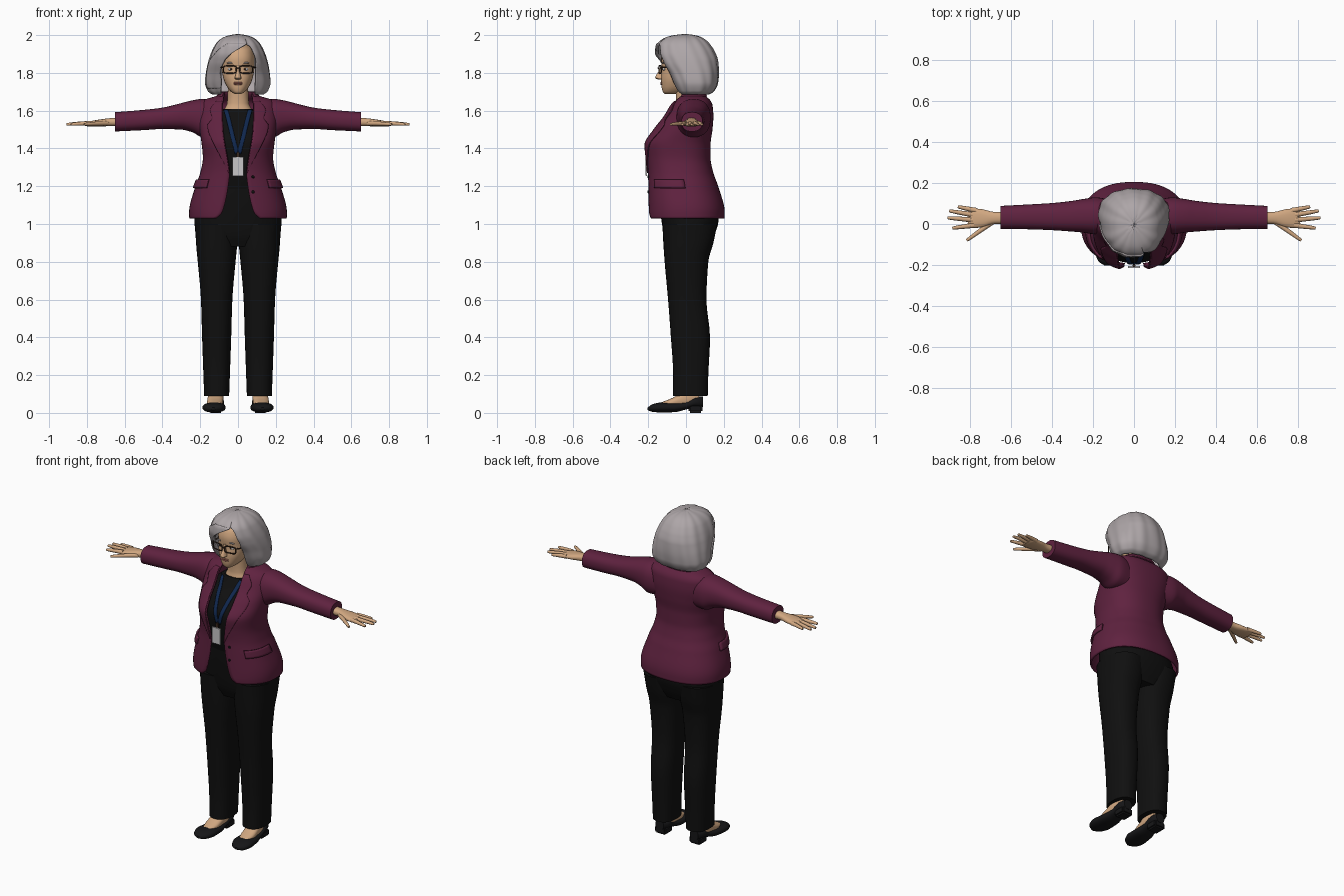
import bpy, bmesh
from math import sin, cos, asin, pi, radians, copysign
from mathutils import Vector

if "Cube" in bpy.data.objects:
    bpy.data.objects.remove(bpy.data.objects["Cube"])


def material(name, r, g, b):
    m = bpy.data.materials.new(name)
    m.use_nodes = True
    m.diffuse_color = (r, g, b, 1)
    bsdf = m.node_tree.nodes["Principled BSDF"]
    bsdf.inputs["Base Color"].default_value = (r, g, b, 1)
    bsdf.inputs["Roughness"].default_value = 0.8
    return m


SKIN = material("skin", 0.64, 0.39, 0.22)
HAIR = material("silver hair", 0.42, 0.38, 0.39)
PLUM = material("plum cloth", 0.115, 0.016, 0.05)
BLACK = material("black cloth", 0.005, 0.005, 0.005)
LEATHER = material("black leather", 0.008, 0.008, 0.009)
NAVY = material("navy ribbon", 0.005, 0.02, 0.075)
CARD = material("pale card", 0.58, 0.57, 0.58)
FRAME = material("brown frame", 0.04, 0.02, 0.012)
LIPS = material("lip", 0.42, 0.16, 0.12)
P = 0.85  # roundness of the cross-sections


def at(keys, t):
    """Smooth interpolation of key rows, first column is the position."""
    n = len(keys)
    i = max((j for j in range(n - 1) if keys[j][0] <= t), default=0)
    a, b = keys[i], keys[i + 1]
    h = b[0] - a[0]
    u = min(1, max(0, (t - a[0]) / h))

    def secant(j, k):
        return (keys[j + 1][k] - keys[j][k]) / (keys[j + 1][0] - keys[j][0])

    def slope(j, k):
        p, q = secant(max(j - 1, 0), k), secant(min(j, n - 2), k)
        return 2 * p * q / (p + q) if p * q > 0 else 0

    return [a[k] + (b[k] - a[k]) * u * u * (3 - 2 * u)
            + h * u * (1 - u) * ((1 - u) * slope(i, k) - u * slope(i + 1, k))
            for k in range(1, len(a))]


def surf(keys, t, a, off=0.0):
    """Point on the cross-section at t; angle 0 is the low (front) side."""
    r, lo, hi = at(keys, t)[:3]
    x = (r + off) * copysign(abs(sin(a)) ** P, sin(a))
    return x, (lo + hi) / 2 - ((hi - lo) / 2 + off) * copysign(abs(cos(a)) ** P, cos(a))


def angle(keys, t, x):
    return copysign(asin(min(1, abs(x) / at(keys, t)[0]) ** (1 / P)), x)


def finish(name, bm, mat, mirror=False, thick=0):
    bmesh.ops.remove_doubles(bm, verts=bm.verts, dist=0.0005)
    bmesh.ops.recalc_face_normals(bm, faces=bm.faces)
    me = bpy.data.meshes.new(name)
    bm.to_mesh(me)
    bm.free()
    me.materials.append(mat)
    for p in me.polygons:
        p.use_smooth = True
    me.set_sharp_from_angle(angle=radians(42))
    ob = bpy.data.objects.new(name, me)
    bpy.context.collection.objects.link(ob)
    if thick:
        s = ob.modifiers.new("thickness", 'SOLIDIFY')
        s.thickness, s.offset = thick, 0
    if mirror:
        ob.modifiers.new("mirror", 'MIRROR').use_mirror_merge = False
    return ob


def grid(name, rows, mat, closed=False, **opts):
    bm = bmesh.new()
    vs = [[bm.verts.new(p) for p in row] for row in rows]
    n = len(vs[0])
    for p, q in zip(vs, vs[1:]):
        for j in range(n if closed else n - 1):
            k = (j + 1) % n
            bm.faces.new((p[j], p[k], q[k], q[j]))
    if closed:
        bm.faces.new(vs[0])
        bm.faces.new(vs[-1])
    return finish(name, bm, mat, **opts)


def loft(name, keys, mat, axis='z', n=32, **opts):
    """Closed body; rows are position, half width, low, high, centre."""
    rows = []
    ts = [a[0] + (b[0] - a[0]) * j / 4 for a, b in zip(keys, keys[1:]) for j in range(4)]
    for t in ts + [keys[-1][0]]:
        c = at(keys, t)[3] if len(keys[0]) > 4 else 0
        ring = [surf(keys, t, 2 * pi * j / n) for j in range(n)]
        rows.append([{'z': (c + w, h, t), 'x': (t, c + w, h), 'y': (c + w, t, h)}[axis]
                     for w, h in ring])
    return grid(name, rows, mat, closed=True, **opts)


def wrap(name, keys, mat, z0, z1, a0, a1, off=0.0, wave=0.0, n=48, m=40, **opts):
    """Open sheet that follows a body between two edge angles."""
    rows = []
    for i in range(m + 1):
        z = z0 + (z1 - z0) * i / m
        s, e = a0(z), a1(z)
        angles = [s + (e - s) * j / n for j in range(n + 1)]
        rows.append([(*surf(keys, z, a, off + wave * sin(a * 13 + z * 9)), z) for a in angles])
    return grid(name, rows, mat, **opts)


def ball(name, loc, size, mat, **opts):
    bm = bmesh.new()
    bmesh.ops.create_uvsphere(bm, u_segments=20, v_segments=12, radius=1)
    for v in bm.verts:
        v.co = Vector(loc) + v.co * Vector(size)
    return finish(name, bm, mat, **opts)


def box(name, loc, size, mat, **opts):
    bm = bmesh.new()
    bmesh.ops.create_cube(bm, size=1)
    for v in bm.verts:
        v.co = Vector(loc) + v.co * Vector(size)
    bmesh.ops.bevel(bm, geom=bm.edges[:], offset=min(size) * 0.2, segments=2, affect='EDGES')
    return finish(name, bm, mat, **opts)


def tube(name, pts, r, mat, taper=1.0, cyclic=False):
    cu = bpy.data.curves.new(name, 'CURVE')
    cu.dimensions, cu.bevel_depth, cu.bevel_resolution, cu.use_fill_caps = '3D', r, 3, True
    sp = cu.splines.new('POLY')
    sp.points.add(len(pts) - 1)
    for i, p in enumerate(pts):
        sp.points[i].co = (*p, 1)
        sp.points[i].radius = 1 + (taper - 1) * i / (len(pts) - 1)
    sp.use_cyclic_u, sp.use_smooth = cyclic, True
    cu.materials.append(mat)
    bpy.context.collection.objects.link(bpy.data.objects.new(name, cu))


# Trousers
loft("trouser_hips", [(.88, .19, -.09, .12), (.94, .224, -.115, .15), (1.02, .23, -.13, .172),
                      (1.15, .2, -.145, .14), (1.26, .17, -.15, .11)], BLACK)
loft("trouser_leg", [(.09, .066, -.07, .115, .113), (.2, .07, -.068, .118, .113),
                     (.4, .077, -.08, .127, .113), (.6, .083, -.095, .108, .113),
                     (.8, .1, -.113, .118, .113), (.9, .109, -.12, .145, .113),
                     (1, .113, -.125, .165, .116)], BLACK, mirror=True)

# Feet and shoes
loft("foot", [(-.13, .028, .03, .056, .124), (-.07, .042, .03, .08, .122),
              (0, .042, .03, .12, .118), (.07, .03, .05, .13, .115)], SKIN, 'y', mirror=True)
loft("shoe", [(-.203, .012, .015, .028, .13), (-.18, .045, .006, .045, .13),
              (-.13, .061, .002, .055, .127), (-.06, .056, .004, .054, .123),
              (0, .046, .018, .06, .12), (.05, .044, .03, .085, .118),
              (.09, .028, .03, .088, .118)], LEATHER, 'y', mirror=True)
box("shoe_heel", (.118, .05, .022), (.074, .076, .044), LEATHER, mirror=True)

# Shirt, ribbon and card
shirt = [(1.16, .17, -.14, .1), (1.28, .165, -.172, .105), (1.42, .165, -.19, .1),
         (1.5, .16, -.148, .1), (1.56, .14, -.096, .1), (1.61, .085, -.064, .08)]
loft("shirt", shirt, BLACK)


def ribbon_angle(d):
    return lambda z: angle(shirt, z, .004 + (z - 1.37) * .24 + d)


wrap("ribbon", shirt, NAVY, 1.37, 1.605, ribbon_angle(-.01), ribbon_angle(.012),
     off=.005, n=3, m=16, mirror=True, thick=.004)
box("ribbon_clip", (0, -.203, 1.366), (.016, .012, .03), FRAME)
box("card", (0, -.21, 1.305), (.06, .009, .1), CARD)

# Jacket body: height, half width, front, back, opening
jacket = [(1.03, .253, -.195, .2, .115), (1.06, .254, -.197, .2, .085), (1.2, .22, -.197, .165, .052),
          (1.27, .195, -.198, .14, .045), (1.35, .181, -.207, .125, .055),
          (1.42, .187, -.215, .125, .068), (1.5, .198, -.168, .135, .078),
          (1.57, .204, -.112, .14, .08), (1.63, .198, -.075, .135, .08),
          (1.658, .17, -.05, .12, .077), (1.674, .105, -.035, .1, .075),
          (1.7, .085, -.025, .09, .07)]


def opening(z, extra=0.0):
    return angle(jacket, z, at(jacket, z)[3] + extra)


wrap("jacket_body", jacket, PLUM, 1.03, 1.7, opening, lambda z: 2 * pi - opening(z),
     n=64, m=60, thick=.01)
lapel = [(1.27, .002), (1.4, .045), (1.52, .075), (1.56, .05), (1.6, .06), (1.65, .03)]
wrap("jacket_lapel", jacket, PLUM, 1.27, 1.65, opening, lambda z: opening(z, at(lapel, z)[0]),
     off=.009, n=8, mirror=True, thick=.006)
wrap("jacket_collar", jacket, PLUM, 1.675, 1.698, opening, lambda z: 2 * pi - opening(z),
     off=.009, m=6, thick=.008)
wrap("pocket_flap", jacket, PLUM, 1.19, 1.235, lambda z: radians(42), lambda z: radians(92),
     off=.011, n=12, m=4, mirror=True, thick=.01)
for z in (1.17, 1.25):
    ball("jacket_button", (.08, -.2, z), (.008, .005, .008), BLACK)

# Sleeves
loft("sleeve", [(.12, .08, 1.46, 1.65, .04), (.19, .09, 1.46, 1.662, .04),
                (.24, .083, 1.485, 1.655, .04), (.3, .075, 1.5, 1.64, .038),
                (.4, .066, 1.503, 1.616, .036), (.5, .061, 1.497, 1.604, .035),
                (.65, .056, 1.49, 1.592, .032)], PLUM, 'x', mirror=True)

# Hands
loft("palm", [(.62, .029, 1.518, 1.565, .03), (.68, .029, 1.518, 1.56, .03),
              (.74, .044, 1.516, 1.552, .028), (.79, .048, 1.516, 1.543, .028),
              (.81, .04, 1.52, 1.538, .028)], SKIN, 'x', n=20, mirror=True)
fingers = [(.77, .066, .858, .084), (.785, .045, .9, .064), (.785, .02, .908, .03),
           (.78, -.006, .885, -.02), (.69, .01, .815, -.08)]
for side in (1, -1):
    for x0, y0, x1, y1 in fingers:
        pts = [(side * (x0 + (x1 - x0) * u), y0 + (y1 - y0) * u, 1.533 - .006 * u * u)
               for u in (0, .35, .7, .92, 1)]
        tube("finger", pts, .013, SKIN, taper=.5)

# Neck and head
loft("neck", [(1.54, .12, -.08, .09), (1.6, .078, -.06, .075), (1.64, .058, -.052, .06),
              (1.76, .052, -.06, .06)], SKIN)
face = [(1.688, .016, -.112, -.06), (1.7, .036, -.123, -.01), (1.73, .06, -.13, .04),
        (1.77, .077, -.132, .07), (1.82, .086, -.128, .1), (1.87, .088, -.132, .11),
        (1.92, .08, -.118, .11), (1.96, .045, -.06, .08)]
loft("head", face, SKIN)
loft("nose", [(1.764, .009, -.145, -.11), (1.772, .018, -.163, -.11), (1.785, .014, -.16, -.11),
              (1.81, .009, -.144, -.11), (1.84, .008, -.133, -.11)], SKIN, n=16)
for z, h in ((1.748, .005), (1.741, .006)):
    ball("lip", (0, -.128, z), (.025, .008, h), LIPS)
ball("eye_white", (.037, -.115, 1.82), (.017, .009, .008), CARD, mirror=True)
ball("iris", (.037, -.122, 1.82), (.006, .004, .006), FRAME, mirror=True)
ball("eyebrow", (.04, -.122, 1.853), (.022, .006, .004), HAIR, mirror=True)

# Glasses
for side in (1, -1):
    rim = []
    for j in range(24):
        c, s = cos(j * pi / 12), sin(j * pi / 12)
        x = .043 + .034 * copysign(abs(c) ** .5, c)
        rim.append((side * x, -.145 + x * .18, 1.818 + .02 * copysign(abs(s) ** .5, s)))
    tube("glasses_rim", rim, .0035, FRAME, cyclic=True)
    tube("glasses_temple", [(side * .078, -.13, 1.83), (side * .091, -.11, 1.83),
                            (side * .093, .01, 1.825)], .004, FRAME)
tube("glasses_bridge", [(-.01, -.144, 1.823), (0, -.148, 1.826), (.01, -.144, 1.823)], .0035, FRAME)

# Hair: height, half width, front, back, right edge, left edge
hair = [(1.69, .13, -.035, .115, -.088, .09), (1.705, .152, -.05, .142, -.088, .09),
        (1.75, .167, -.075, .163, -.086, .092), (1.8, .162, -.1, .167, -.09, .094),
        (1.86, .15, -.138, .163, -.072, .094), (1.905, .135, -.153, .148, -.03, .082),
        (1.94, .118, -.15, .127, .025, .064), (1.955, .108, -.143, .115, .045, .045),
        (1.978, .082, -.115, .088, .035, .035), (1.993, .045, -.068, .05, .02, .02),
        (2, .0004, -.01, .0, .0, .0)]


def right_edge(z):
    return angle(hair, z, at(hair, z)[3])


wrap("hair", hair, HAIR, 1.69, 2, lambda z: angle(hair, z, at(hair, z)[4]),
     lambda z: 2 * pi + right_edge(z), wave=.002, n=96, m=70, thick=.012)
wrap("hair_fringe", hair, HAIR, 1.72, 1.955, right_edge, lambda z: right_edge(z) - .75,
     off=.006, wave=.002, n=20, thick=.012)
